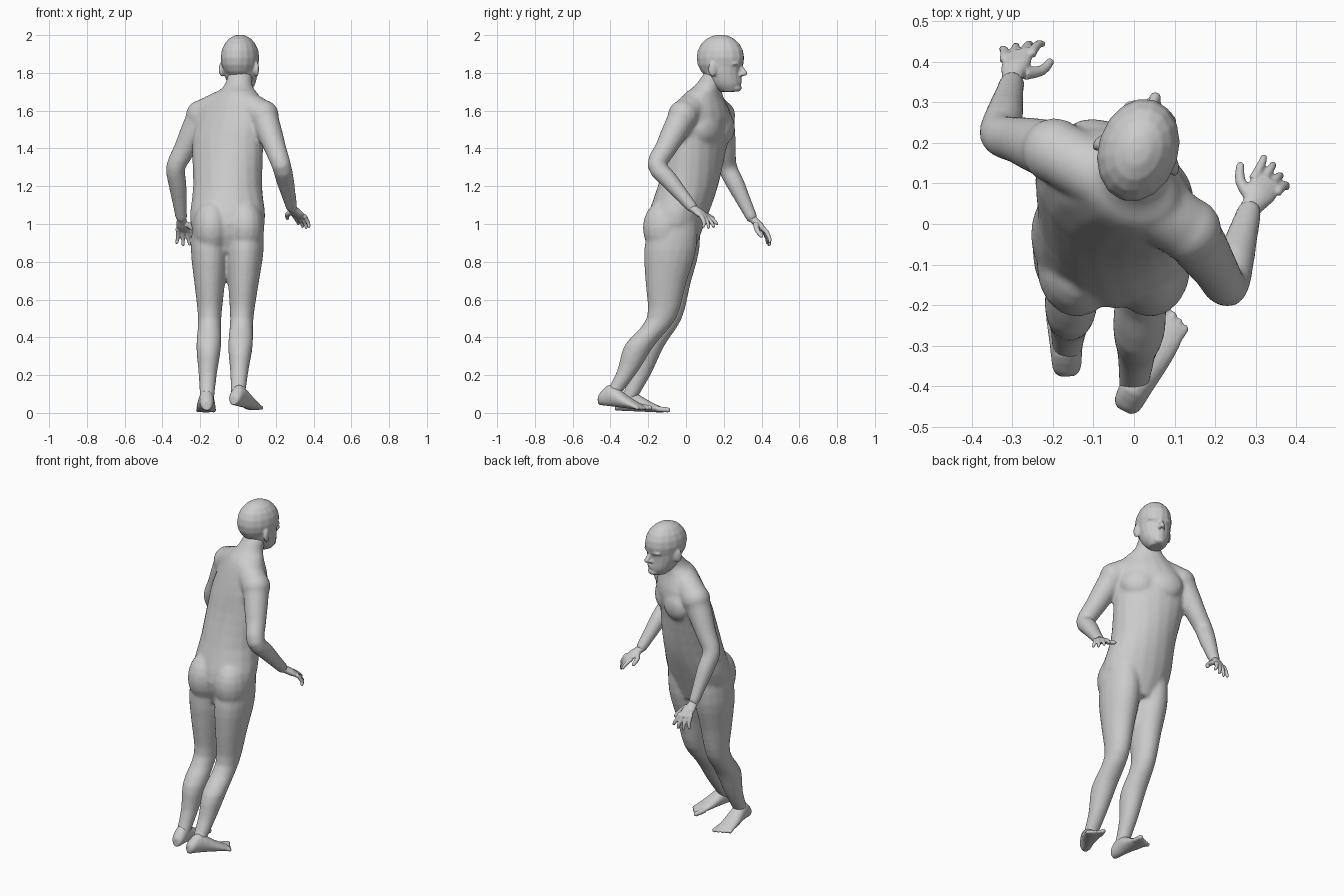
import bpy, bmesh, math
from mathutils import Vector, Matrix

cube = bpy.data.objects.get("Cube")
if cube:
    bpy.data.objects.remove(cube, do_unlink=True)

skin = bpy.data.materials.new("light_grey")
skin.use_nodes = True
grey = (0.6, 0.6, 0.6, 1)
skin.diffuse_color = grey
skin.node_tree.nodes["Principled BSDF"].inputs["Base Color"].default_value = grey

UP = Vector((0, 0, 1))
SIDES = 18


def smooth(keys, steps=3):
    """Fill in rows along a smooth curve through the key rows."""
    keys = [Vector(key) for key in keys]
    keys = [keys[0]] + keys + [keys[-1]]
    rows = []
    for a, b, c, d in zip(keys, keys[1:], keys[2:], keys[3:]):
        for i in range(steps):
            t = i / steps
            bend = (a * 2 - b * 5 + c * 4 - d) * t + (b * 3 - a - c * 3 + d) * t * t
            rows.append(b + (c - a + bend) * (t / 2))
    return rows + [keys[-1]]


def loft(bm, rings):
    """Closed skin through rings of (centre, half axis u, half axis v)."""
    angles = [math.tau * i / SIDES for i in range(SIDES)]
    loops = [[bm.verts.new(centre + u * math.cos(a) + v * math.sin(a)) for a in angles]
             for centre, u, v in rings]
    for low, high in zip(loops, loops[1:]):
        for i in range(SIDES):
            bm.faces.new((low[i - 1], low[i], high[i], high[i - 1]))
    bm.faces.new(loops[0])
    bm.faces.new(loops[-1])


def turned(vector, degrees):
    return Matrix.Rotation(math.radians(degrees), 3, 'Z') @ Vector(vector)


def level_ring(x, y, z, half_width, half_depth, turn=0):
    centre = Vector((x, y, z))
    return centre, turned((half_width, 0, 0), turn), turned((0, half_depth, 0), turn)


def tube(bm, points, radii):
    """Round limb along a path with a rounded tip."""
    rows = smooth([(*point, radius) for point, radius in zip(points, radii)])
    path = [row.xyz for row in rows]
    radii = [row[3] for row in rows]
    tip = (path[-1] - path[-2]).normalized()
    path.append(path[-1] + tip * radii[-1] * 0.7)
    radii.append(radii[-1] / 2)
    rings = []
    for i, (point, radius) in enumerate(zip(path, radii)):
        along = (path[min(i + 1, len(path) - 1)] - path[max(i - 1, 0)]).normalized()
        u = along.cross(Vector((1, 0.6, 0.5))).normalized()
        rings.append((point, u * radius, along.cross(u) * radius))
    loft(bm, rings)


def blob(bm, centre, radii, turn=0):
    place = Matrix.Translation(centre) @ Matrix.Rotation(math.radians(turn), 4, 'Z')
    bmesh.ops.create_uvsphere(bm, u_segments=16, v_segments=10, radius=1,
                              matrix=place @ Matrix.Diagonal((*radii, 1)))


def finish(name, bm, voxel, rounds):
    """Fuse the overlapping masses of one part into a single soft skin."""
    bmesh.ops.recalc_face_normals(bm, faces=bm.faces)
    mesh = bpy.data.meshes.new(name)
    bm.to_mesh(mesh)
    bm.free()
    mesh.materials.append(skin)
    part = bpy.data.objects.new(name, mesh)
    bpy.context.collection.objects.link(part)
    fuse = part.modifiers.new("fuse", 'REMESH')
    fuse.mode = 'VOXEL'
    fuse.voxel_size = voxel
    fuse.use_smooth_shade = True
    soften = part.modifiers.new("soften", 'SMOOTH')
    soften.factor = 0.5
    soften.iterations = rounds
    return part


def joint_path(joints, count):
    """Evenly spaced points along two straight bones."""
    start, middle, end = [Vector(joint) for joint in joints]
    half = count // 2
    upper = [start.lerp(middle, i / half) for i in range(half)]
    return upper + [middle.lerp(end, i / half) for i in range(half + 1)]


# Torso and neck: y, z, half width, half depth, twisting with height
body = bmesh.new()
trunk = [(-.06, .85, .11, .1), (-.055, 1, .2, .152), (.01, 1.2, .186, .157),
         (.06, 1.4, .2, .14), (.09, 1.56, .2, .13), (.09, 1.68, .13, .095),
         (.12, 1.73, .077, .075), (.16, 1.8, .064, .064)]
rings = []
for y, z, width, depth in smooth(trunk):
    lean = min(.01, max(0, z - 1.45) * .2 - .055)
    twist = -min(32, 10 + 45 * max(0, z - 1))
    rings.append(level_ring(lean, y, z, width, depth, twist))
loft(body, rings)

# Chest and seat muscles
for side in (-1, 1):
    chest = turned((side * .085, .085, 0), -32)
    blob(body, Vector((-.045, .087, 1.51)) + chest, (.095, .05, .085), -32 - side * 15)
    blob(body, (side * .09 - .05, -.105, .98), (.1, .125, .15))

# Shoulders and upper back
left_shoulder, right_shoulder = (-.195, .18, 1.575), (.135, -.015, 1.575)
for shoulder in (left_shoulder, right_shoulder):
    blob(body, shoulder, (.082, .082, .082))
tube(body, [left_shoulder, (-.02, .085, 1.64), right_shoulder], [.078, .085, .078])

# Arms: shoulder, elbow, wrist
arm_radii = [.075, .068, .058, .051, .048, .039, .031]
right_wrist, left_wrist = (.285, .035, 1.085), (-.3, .35, 1.03)
for joints in ([right_shoulder, (.23, -.155, 1.31), right_wrist],
               [left_shoulder, (-.33, .22, 1.3), left_wrist]):
    tube(body, joint_path(joints, len(arm_radii)), arm_radii)

# Legs: hip, knee, ankle, deeper than wide at the thigh, with full calves
leg_radii = [.085, .1, .081, .062, .066, .049, .037]
for joints in ([(.045, -.06, 1.05), (.02, -.13, .5), (0, -.4, .08)],
               [(-.15, -.05, 1.05), (-.15, -.1, .5), (-.165, -.31, .06)]):
    path = joint_path(joints, len(leg_radii))
    path[4].y -= .025
    keys = [(*point, radius, radius * (1.45 - .06 * i))
            for i, (point, radius) in enumerate(zip(path, leg_radii))]
    loft(body, [level_ring(*row) for row in smooth(keys)])
finish("body", body, .009, 12)

# Head: skull, jaw and face, built facing forward and then turned
head = bmesh.new()
blob(head, (0, .002, 1.88), (.099, .13, .123))
jaw = [(.05, 1.7, .04, .045), (.03, 1.74, .07, .085), (.015, 1.8, .088, .099),
       (0, 1.88, .096, .12)]
loft(head, [level_ring(0, *row) for row in smooth(jaw)])
tube(head, [(0, .105, 1.85), (0, .123, 1.82), (0, .139, 1.795)], [.009, .012, .015])
for height in (1.75, 1.763):
    blob(head, (0, .106, height), (.026, .014, .008))
blob(head, (0, .093, 1.72), (.034, .026, .02))
for side in (-1, 1):
    blob(head, (side * .014, .119, 1.79), (.01, .013, .009))        # nostril
    blob(head, (side * .036, .1, 1.849), (.034, .02, .01), -side * 15)  # brow
    blob(head, (side * .096, -.01, 1.82), (.013, .024, .04), side * 22)  # ear
turned_head = finish("head", head, .006, 4)
turned_head.location = (.01, .18, 0)
turned_head.rotation_euler.z = math.radians(-18)


def hand(name, wrist, index, pinky, index_tip, pinky_tip, thumb):
    """Palm from wrist to knuckles, four curled fingers and a thumb."""
    bm = bmesh.new()
    wrist, index, pinky, index_tip, pinky_tip = [
        Vector(point) for point in (wrist, index, pinky, index_tip, pinky_tip)]
    knuckles = (index + pinky) / 2
    reach = (knuckles - wrist).normalized()
    across = (pinky - index).normalized()
    flat = reach.cross(across).normalized()
    palm = [(-.25, .025, .024), (.15, .027, .021), (.6, .038, .02), (1.1, .038, .011)]
    loft(bm, [(wrist.lerp(knuckles, t), across * width, flat * depth)
              for t, width, depth in palm])
    for i in range(4):
        root = index.lerp(pinky, i / 3)
        tip = index_tip.lerp(pinky_tip, i / 3)
        tip += (tip - root) * .25 * math.sin(math.pi * i / 3)
        knuckle = (root + tip) / 2 + reach * .012
        tube(bm, [root - reach * .015, root, knuckle, tip], [.012, .012, .01, .008])
    tube(bm, thumb, [.016, .013, .01])
    finish(name, bm, .004, 2)


hand("right_hand", right_wrist, (.3, .12, 1.04), (.357, .085, 1.035),
     (.32, .165, 1), (.376, .09, .985),
     [(.288, .065, 1.065), (.262, .105, 1.05), (.262, .145, 1.03)])
hand("left_hand", left_wrist, (-.25, .425, .96), (-.318, .41, .965),
     (-.225, .443, .905), (-.325, .43, .9),
     [(-.27, .37, 1), (-.227, .378, .965), (-.206, .4, .935)])


def foot(name, heel, toe, inner):
    """Sole from heel to toe with five toes; inner is the big toe's side."""
    bm = bmesh.new()
    heel, toe = Vector(heel), Vector(toe)
    run = toe - heel
    side = run.cross(UP).normalized()
    sole = [(0, .018, .05), (.06, .034, .075), (.25, .04, .115), (.6, .05, .062),
            (.87, .047, .026)]
    loft(bm, [(heel + run * t + UP * height / 2, side * width, UP * height / 2)
              for t, width, height in smooth(sole)])
    for i in range(5):
        radius = .011 if i else .015
        offset = side * inner * (.042 - .021 * i)
        tip = heel + run * (.97 - .028 * i) + offset + UP * radius
        tube(bm, [heel + run * .76 + offset * .9 + UP * .018, tip], [radius, radius * .9])
    finish(name, bm, .005, 2)


foot("right_foot", (-.025, -.46, .042), (.108, -.2, .01), -1)
foot("left_foot", (-.165, -.375, .012), (-.172, -.085, 0), 1)
